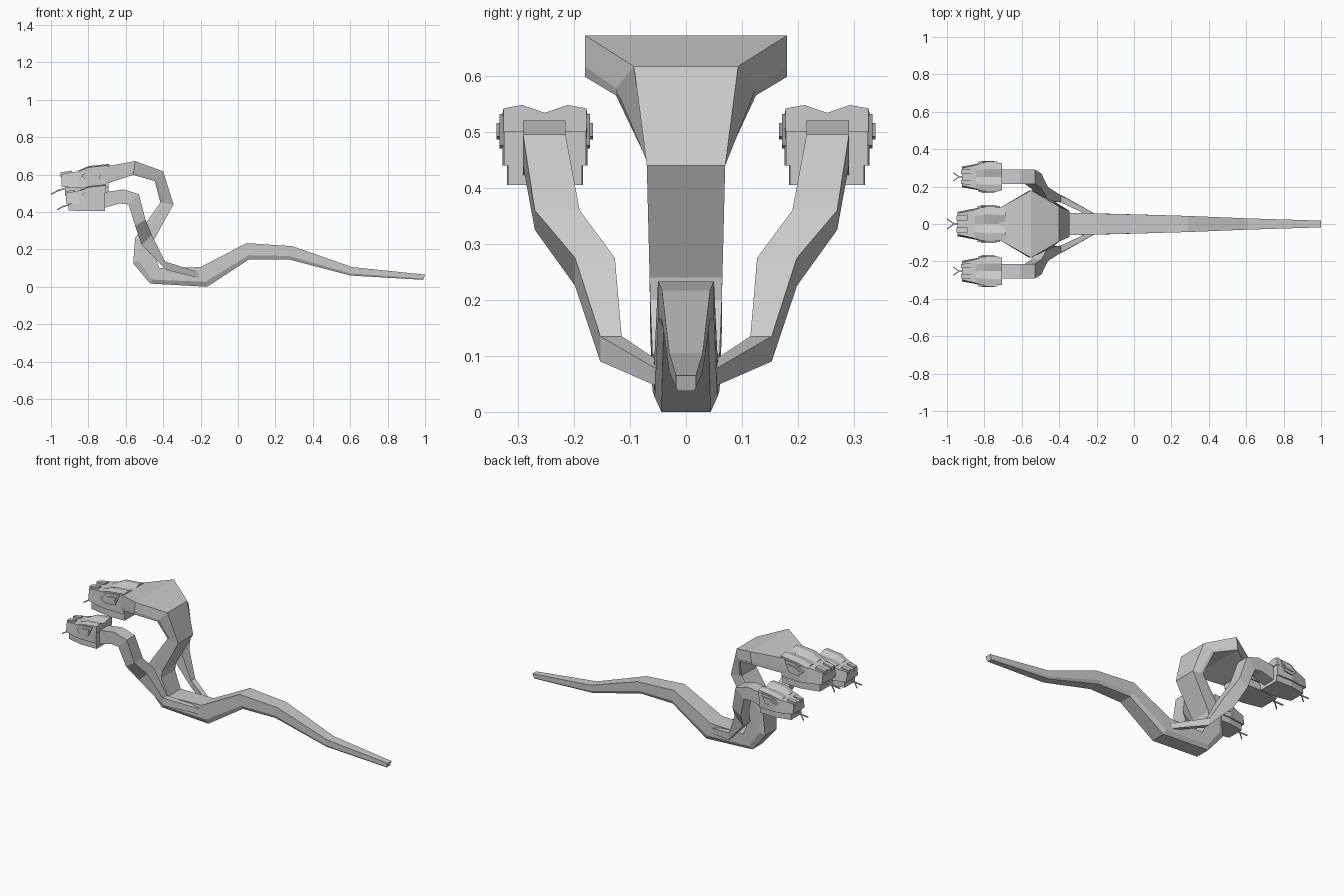
import bpy, bmesh
from mathutils import Vector

cube = bpy.data.objects.get("Cube")
if cube:
    bpy.data.objects.remove(cube, do_unlink=True)

grey = bpy.data.materials.new("plain grey")
grey.use_nodes = True
grey.diffuse_color = (0.6, 0.6, 0.6, 1)
grey.node_tree.nodes["Principled BSDF"].inputs["Base Color"].default_value = (0.6, 0.6, 0.6, 1)


def loft(name, rings):
    """Skin a list of equal-sized closed rings and cap both ends."""
    bm = bmesh.new()
    rows = [[bm.verts.new(p) for p in ring] for ring in rings]
    n = len(rows[0])
    for a, b in zip(rows, rows[1:]):
        for i in range(n):
            j = (i + 1) % n
            bm.faces.new((a[i], a[j], b[j], b[i]))
    bm.faces.new(rows[0][::-1])
    bm.faces.new(rows[-1])
    bmesh.ops.recalc_face_normals(bm, faces=bm.faces)
    mesh = bpy.data.meshes.new(name)
    bm.to_mesh(mesh)
    bm.free()
    mesh.materials.append(grey)
    obj = bpy.data.objects.new(name, mesh)
    bpy.context.collection.objects.link(obj)
    return obj


def body_ring(back, belly, w_back, w_belly):
    """Cross-section with a flat back, straight flanks and a tapered belly."""
    (xa, za), (xb, zb) = back, belly
    xm, zm = xa + (xb - xa) * .75, za + (zb - za) * .75
    wm = max(w_back, w_belly) if w_back < w_belly else w_back
    return [(xa, -w_back, za), (xa, w_back, za), (xm, wm, zm),
            (xb, w_belly, zb), (xb, -w_belly, zb), (xm, -wm, zm)]


# Main body: tail tip, along the ground, up the neck and over the hood
loft("body", [body_ring(*r) for r in (
    ((1, .065), (.99, .037), .018, .014),
    ((.61, .105), (.6, .06), .03, .024),
    ((.29, .217), (.27, .147), .043, .034),
    ((.045, .233), (.06, .147), .05, .04),
    ((-.2, .105), (-.165, 0), .056, .044),
    ((-.42, .1), (-.47, .017), .06, .045),
    ((-.46, .2), (-.56, .125), .064, .055),
    ((-.455, .24), (-.55, .26), .065, .06),
    ((-.345, .44), (-.415, .45), .07, .07),
    ((-.4, .617), (-.445, .565), .093, .125),
    ((-.55, .672), (-.56, .598), .18, .18),
    ((-.72, .64), (-.72, .545), .085, .08))])

# Side necks: outer edge, inner edge, then the near and far offsets
NECK = (
    ((-.2, .075), (-.2, .045), .025, .05),
    ((-.39, .135), (-.385, .09), .115, .153),
    ((-.46, .275), (-.515, .225), .127, .198),
    ((-.495, .36), (-.55, .325), .19, .27),
    ((-.53, .495), (-.585, .44), .215, .291),
    ((-.61, .52), (-.635, .445), .215, .291),
    ((-.72, .505), (-.72, .42), .215, .291))


def side_neck(name, s):
    loft(name, [[(a[0], s * y0, a[1]), (a[0], s * y1, a[1]),
                 (b[0], s * y1, b[1]), (b[0], s * y0, b[1])]
                for a, b, y0, y1 in NECK])


def head(label, x, y, z, size):
    """Build one head facing -x; the origin is the back of the mouth line."""
    def part(name, rings):
        loft(label + "_" + name,
             [[Vector((x, y, z)) + size * Vector(p) for p in r] for r in rings])

    def slab(px, w, lo, hi, slope=1.0):
        return [(px, -w, lo), (px, w, lo), (px, w * slope, hi), (px, -w * slope, hi)]

    part("jaw", [slab(0, .066, -.035, .004), slab(-.1, .068, -.035, .004),
                 slab(-.195, .05, -.033, .002)])
    part("skull", [slab(0, .073, 0, .08), slab(-.1, .076, 0, .08),
                   slab(-.14, .068, 0, .074, .92), slab(-.21, .055, .006, .062, .85)])

    # Double-humped crown with a valley along the middle
    def crown(px, w, top, low):
        return [(px, -w, .06), (px, w, .06), (px, w, top - .006),
                (px, w * .55, top), (px, 0, low),
                (px, -w * .55, top), (px, -w, top - .006)]
    part("crown", [crown(.005, .074, .108, .094), crown(-.09, .076, .098, .086),
                   crown(-.135, .064, .078, .074)])

    for s, side in ((1, "left"), (-1, "right")):
        # Brow frame and eye
        def plate(y0, y1, grow):
            def outline(py):
                return [(-.03 + grow, s * py, .082 + grow), (-.085, s * py, .076 + grow),
                        (-.112 - grow, s * py, .054), (-.095, s * py, .04 - grow),
                        (-.045, s * py, .046 - grow)]
            return [outline(y0), outline(y1)]
        part(side + "_eye_frame", plate(.06, .081, .01))
        part(side + "_eye", plate(.07, .086, -.006))
        # Nostril ridge
        part(side + "_nostril", [
            [(px, s * a, .05), (px, s * b, .05), (px, s * b, t), (px, s * a, t)]
            for px, a, b, t in ((-.165, .016, .042, .078), (-.214, .016, .038, .07))])
        # Fork of the tongue
        part(side + "_tongue_fork", [
            [(px, c - .003, h), (px, c + .003, h), (px, c + .003, h + .006), (px, c - .003, h + .006)]
            for px, c, h in ((-.225, 0, -.014), (-.257, s * .022, -.031))])
    part("tongue", [slab(-.18, .005, -.002, .006), slab(-.228, .004, -.016, -.008)])


for s, side in ((1, "back"), (-1, "front")):
    side_neck(side + "_neck", s)
    head(side + "_head", -.71, s * .252, .44, 1.0)
head("middle_head", -.692, 0, .528, 1.195)
